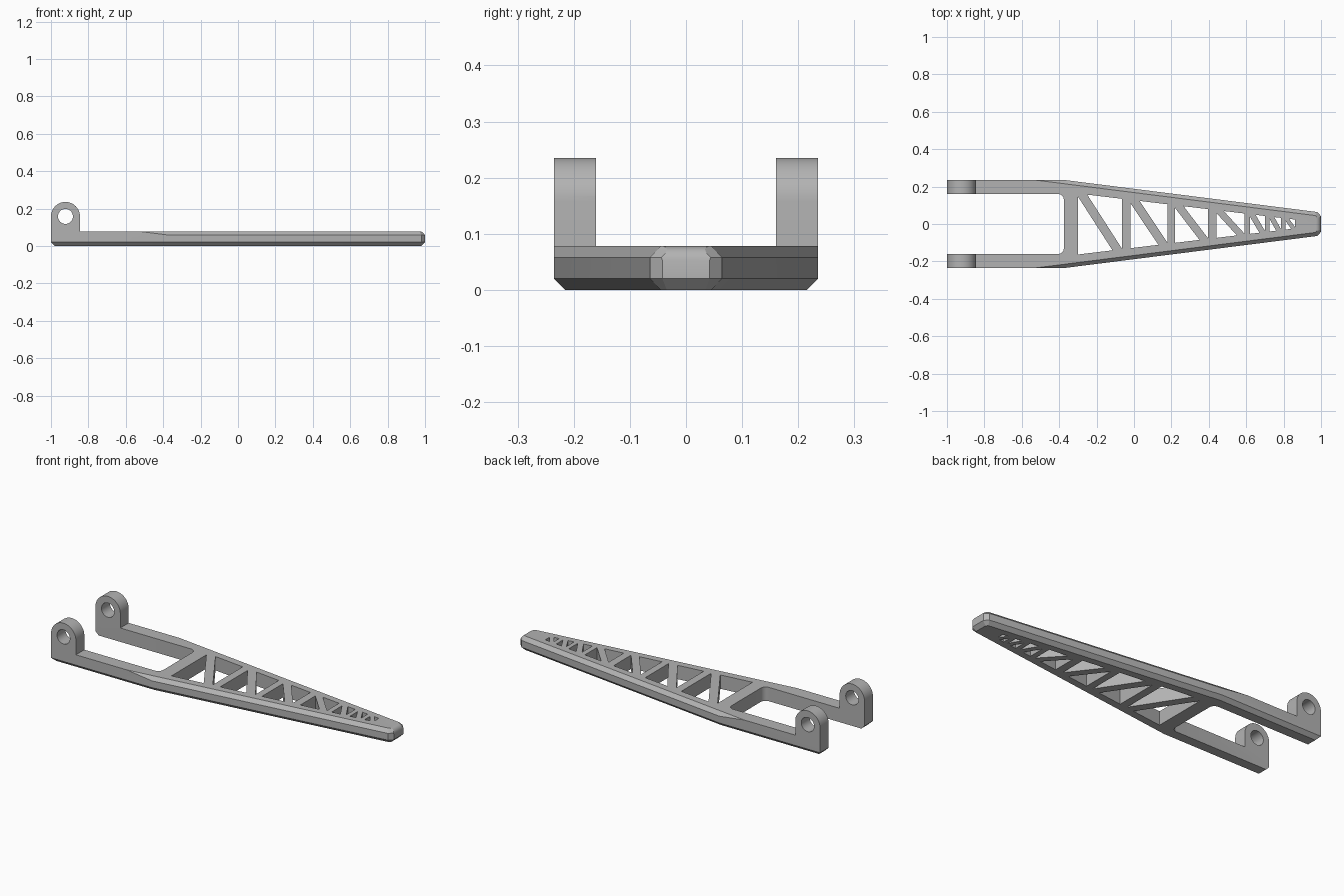
import bpy, bmesh
from math import sin, cos, pi
from mathutils import Vector

cube = bpy.data.objects.get("Cube")
if cube:
    bpy.data.objects.remove(cube, do_unlink=True)

grey = bpy.data.materials.new("plain grey")
grey.use_nodes = True
grey.diffuse_color = (0.45, 0.45, 0.45, 1)
grey.node_tree.nodes["Principled BSDF"].inputs["Base Color"].default_value = grey.diffuse_color

HEIGHT, HALF, CHAMFER = 0.078, 0.235, 0.02
FORK = 0.16           # inner half width of the fork


def make_object(name, bm):
    bmesh.ops.recalc_face_normals(bm, faces=bm.faces[:])
    mesh = bpy.data.meshes.new(name)
    bm.to_mesh(mesh)
    bm.free()
    mesh.materials.append(grey)
    obj = bpy.data.objects.new(name, mesh)
    bpy.context.collection.objects.link(obj)
    return obj


def prism(points, lo, hi, upright=False):
    """Extrude a 2D outline along z, or along y when upright."""
    bm = bmesh.new()
    place = (lambda a, b, d: (a, d, b)) if upright else (lambda a, b, d: (a, b, d))
    rings = [[bm.verts.new(place(a, b, d)) for a, b in points] for d in (lo, hi)]
    for ring in rings:
        bm.faces.new(ring)
    n = len(points)
    for i in range(n):
        j = (i + 1) % n
        bm.faces.new((rings[0][i], rings[0][j], rings[1][j], rings[1][i]))
    return bm


def arc(cx, cy, r, start, end, steps):
    angles = [start + (end - start) * i / steps for i in range(steps + 1)]
    return [(cx + r * cos(a), cy + r * sin(a)) for a in angles]


def slice_off(bm, point, normal):
    """Remove everything on the normal side of a plane and cap the cut."""
    cut = bmesh.ops.bisect_plane(bm, geom=bm.verts[:] + bm.edges[:] + bm.faces[:], dist=1e-6,
                                 plane_co=point, plane_no=normal, clear_outer=True)
    edges = [e for e in cut["geom_cut"] if isinstance(e, bmesh.types.BMEdge)]
    bmesh.ops.holes_fill(bm, edges=[e for e in edges if e.is_boundary], sides=0)


def boolean(target, tool, operation):
    mod = target.modifiers.new(operation.lower(), "BOOLEAN")
    mod.operation, mod.object, mod.solver = operation, tool, "EXACT"
    with bpy.context.temp_override(object=target, active_object=target):
        bpy.ops.object.modifier_apply(modifier=mod.name)
    bpy.data.objects.remove(tool, do_unlink=True)


# Tapered arm blank with chamfered rim
side = [(-1, HALF), (-0.37, HALF), (0.98, 0.064), (1, 0.042)]
outline = side + [(x, -y) for x, y in reversed(side)]
blank = prism(outline, 0, HEIGHT)
for i, (x, y) in enumerate(outline):
    x2, y2 = outline[(i + 1) % len(outline)]
    out = Vector((y - y2, x2 - x, 0)).normalized()
    slice_off(blank, (x, y, CHAMFER), out - Vector((0, 0, 1)))
    if i in (1, 2, 4, 5):
        slice_off(blank, (x, y, HEIGHT - CHAMFER), out + Vector((0, 0, 1)))

# Rounded upper nose
ROUND = 0.03
for i in range(1, 6):
    a = i * pi / 12
    normal = Vector((cos(a), 0, sin(a)))
    slice_off(blank, Vector((1 - ROUND, 0, HEIGHT - ROUND)) + normal * ROUND, normal)
arm = make_object("arm", blank)

# Hinge lugs at the fork ends
LUG_X, LUG_Z, LUG_R = -0.9225, 0.158, 0.0775
lug = arc(LUG_X, LUG_Z, LUG_R, 0, pi, 24) + [(-1, 0.04), (LUG_X + LUG_R, 0.04)]
for lo, hi in ((-HALF, -FORK), (FORK, HALF)):
    boolean(arm, make_object("lug", prism(lug, lo, hi, True)), "UNION")

# Pin bore through both lugs
bore = arc(LUG_X, LUG_Z, 0.04, 0, 2 * pi, 32)[:-1]
boolean(arm, make_object("bore_cutter", prism(bore, -0.4, 0.4, True)), "DIFFERENCE")

# Fork slot with rounded inner corners
END, R = -0.375, 0.03
slot = ([(-1.2, -FORK)] + arc(END - R, -FORK + R, R, -pi / 2, 0, 6)
        + arc(END - R, FORK - R, R, 0, pi / 2, 6) + [(-1.2, FORK)])
boolean(arm, make_object("slot_cutter", prism(slot, -0.1, 0.5)), "DIFFERENCE")


# Truss openings: two triangles per bay, split by a diagonal brace
def rail(x):
    return 0.163 - 0.12 * (x + 0.3)


bays = [(-0.30, -0.065, 0.05), (-0.02, 0.18, 0.05), (0.22, 0.395, 0.045), (0.44, 0.59, 0.04),
        (0.62, 0.70, 0.03), (0.725, 0.785, 0.025), (0.81, 0.86, 0.02)]
for x0, x1, brace in bays:
    a, b = x0 + brace, x1 - brace
    lower = [(x0, rail(a) - 0.01), (x0, -rail(x0)), (b, -rail(b))]
    upper = [(a, rail(a)), (x1, rail(x1)), (x1, 0.01 - rail(b))]
    for triangle in (lower, upper):
        boolean(arm, make_object("truss_cutter", prism(triangle, -0.1, 0.2)), "DIFFERENCE")

# Smooth the round surfaces and keep the edges crisp
bpy.ops.object.select_all(action="DESELECT")
arm.select_set(True)
bpy.context.view_layer.objects.active = arm
bpy.ops.object.shade_smooth_by_angle(angle=pi / 7)
